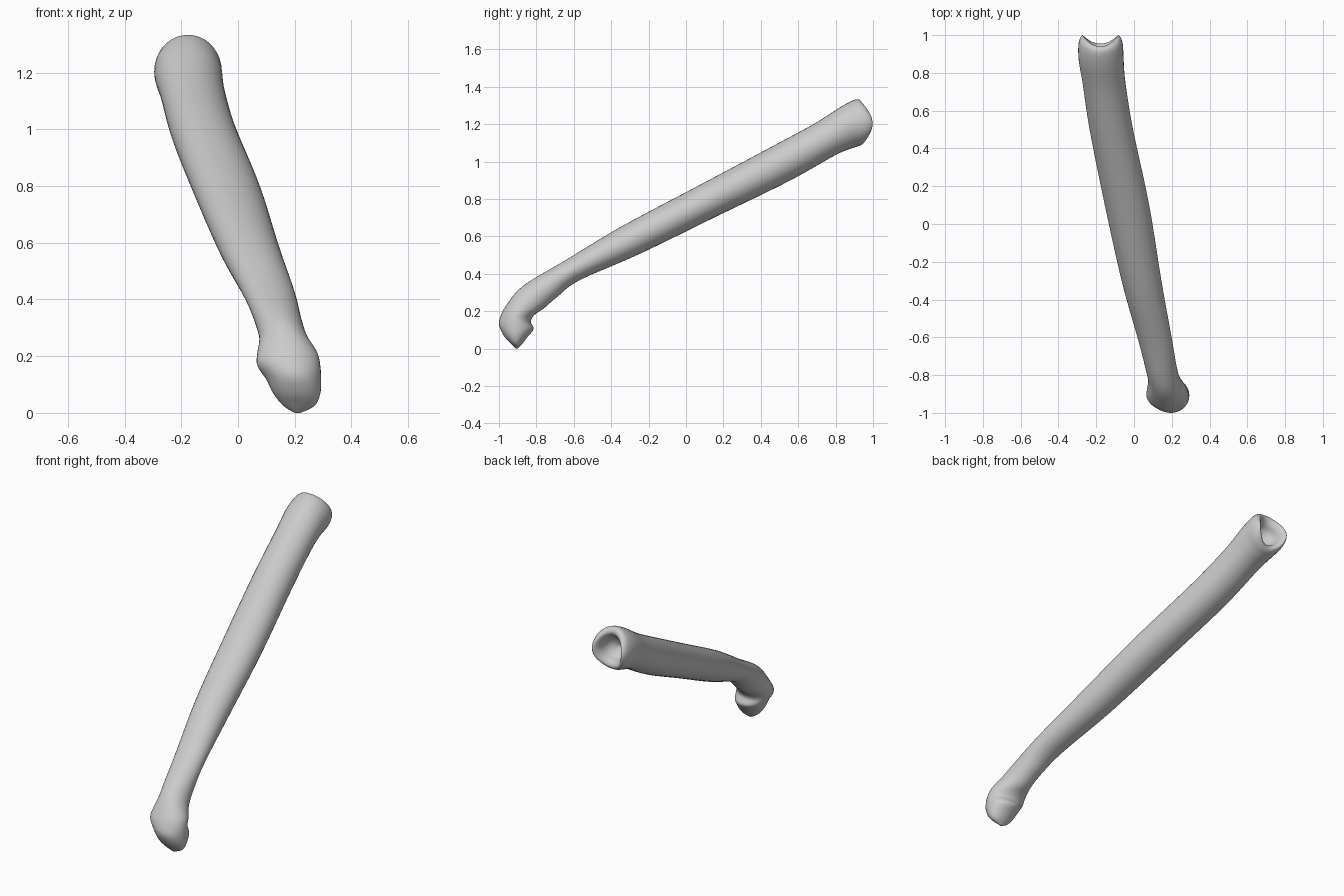
import bpy
import bmesh
import math
from mathutils import Vector

cube = bpy.data.objects.get("Cube")
if cube:
    bpy.data.objects.remove(cube, do_unlink=True)

SIDES = 36
STEPS = 5

# Each section: left x, right x, upper (y, z), lower (y, z), sideways saddle bulge
HEAD = [
    (.20, .22, -.91, 0, -.90, 0, 0),
    (.16, .27, -.94, .03, -.88, .02, 0),
    (.125, .29, -.975, .07, -.845, .065, 0),
    (.10, .293, -1, .13, -.815, .105, 0),
    (.068, .29, -.985, .19, -.83, .145, 0),
    (.068, .28, -.955, .24, -.81, .18, 0),
    (.075, .245, -.90, .31, -.76, .215, 0),
    (.06, .225, -.82, .37, -.69, .275, 0),
]
SHAFT = [
    (.02, .20, -.64, .475, -.57, .365, 0),
    (-.065, .145, -.35, .65, -.25, .505, 0),
    (-.155, .08, .055, .865, .15, .70, 0),
    (-.235, -.005, .45, 1.075, .55, .895, 0),
    (-.272, -.045, .69, 1.205, .80, 1.035, 0),
    (-.293, -.055, .84, 1.30, .90, 1.075, 0),
]
SOCKET = [
    (-.293, -.06, .915, 1.333, .94, 1.09, .03),
    (-.275, -.08, .94, 1.31, .955, 1.11, .05),
    (-.255, -.10, .925, 1.28, .94, 1.135, .04),
    (-.24, -.12, .89, 1.255, .90, 1.15, .01),
    (-.19, -.17, .865, 1.21, .865, 1.19, 0),
]


def blend(sections):
    """Run a smooth spline through the sections."""
    result = []
    last = len(sections) - 1
    for i in range(last):
        neighbours = [sections[min(max(i + k, 0), last)] for k in (-1, 0, 1, 2)]
        for step in range(STEPS):
            t = step / STEPS
            result.append([
                b + t * (c - a) / 2
                + t * t * (2 * a - 5 * b + 4 * c - d) / 2
                + t ** 3 * (3 * b - a - 3 * c + d) / 2
                for a, b, c, d in zip(*neighbours)
            ])
    result.append(sections[-1])
    return result


def add_ring(bm, section):
    """Place one elliptical ring of vertices."""
    left, right, upper_y, upper_z, lower_y, lower_z, bulge = section
    upper = Vector(((left + right) / 2, upper_y, upper_z))
    lower = Vector(((left + right) / 2, lower_y, lower_z))
    centre, half_height = (upper + lower) / 2, (upper - lower) / 2
    half_width = Vector(((right - left) / 2, 0, 0))
    ring = []
    for i in range(SIDES):
        angle = math.tau * i / SIDES
        offset = half_width * math.cos(angle) + half_height * math.sin(angle)
        saddle = Vector((0, bulge * math.cos(angle) ** 2, 0))
        ring.append(bm.verts.new(centre + offset + saddle))
    return ring


# Bone: hooked head, tapering shaft and hollow socket in one skin
bm = bmesh.new()
rings = [add_ring(bm, section) for section in blend(HEAD + SHAFT + SOCKET)]
for lower_ring, upper_ring in zip(rings, rings[1:]):
    for i in range(SIDES):
        j = (i + 1) % SIDES
        bm.faces.new((lower_ring[i], lower_ring[j], upper_ring[j], upper_ring[i]))
bm.faces.new(rings[0])
bm.faces.new(rings[-1])
bmesh.ops.recalc_face_normals(bm, faces=bm.faces[:])

mesh = bpy.data.meshes.new("limb_bone")
bm.to_mesh(mesh)
bm.free()
bone = bpy.data.objects.new("limb_bone", mesh)
bpy.context.collection.objects.link(bone)

# Smooth skin
bpy.ops.object.select_all(action="DESELECT")
bone.select_set(True)
bpy.context.view_layer.objects.active = bone
bpy.ops.object.shade_smooth_by_angle(angle=math.radians(50))
